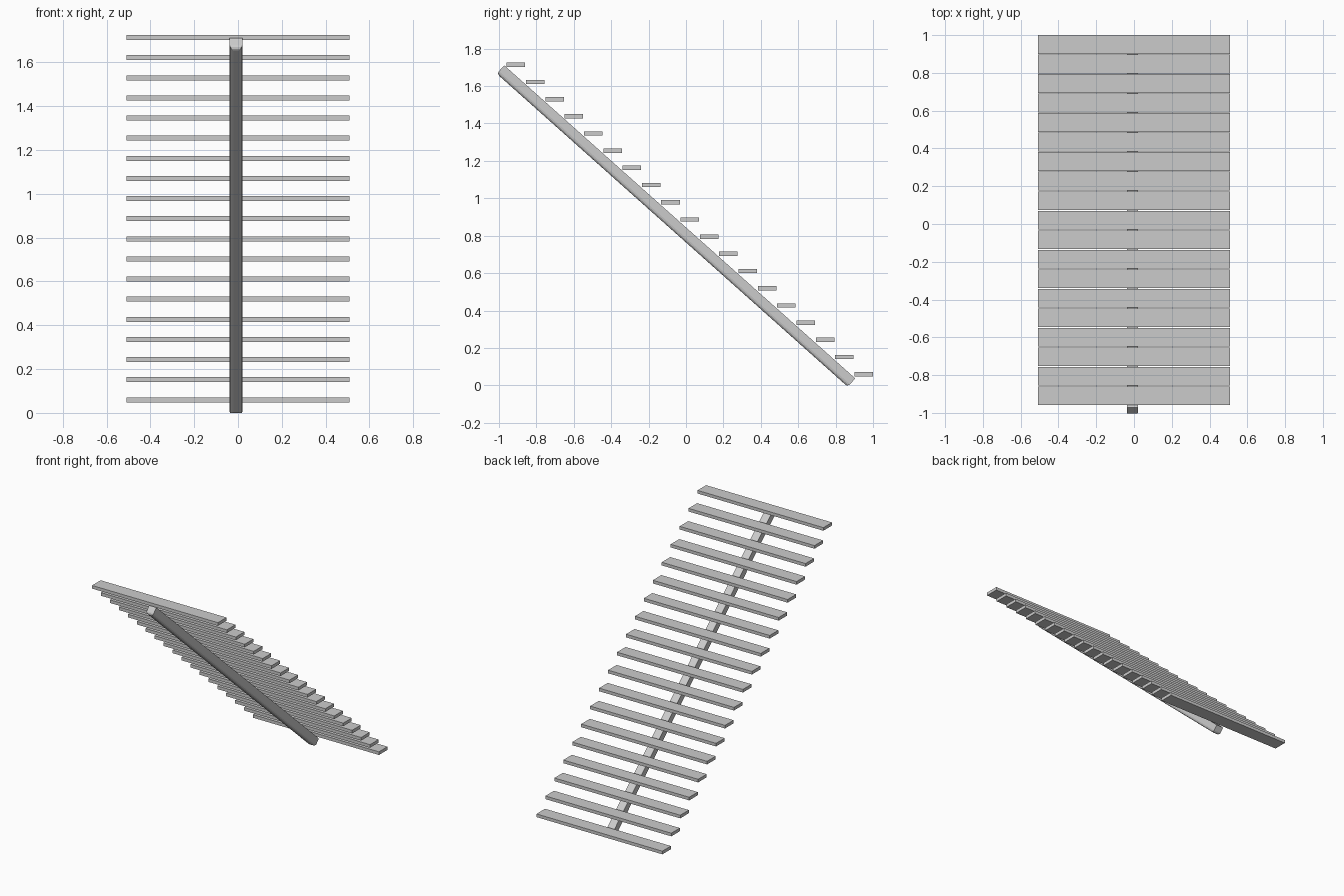
import bpy, bmesh
from mathutils import Vector, Matrix

if "Cube" in bpy.data.objects:
    bpy.data.objects.remove(bpy.data.objects["Cube"])

STEPS = 19


def box(name, size, matrix, bevel_bottom=0.0):
    bm = bmesh.new()
    bmesh.ops.create_cube(bm, size=1.0)
    bmesh.ops.scale(bm, vec=size, verts=bm.verts)
    if bevel_bottom:
        edges = [e for e in bm.edges if all(v.co.z < 0 for v in e.verts)]
        bmesh.ops.bevel(bm, geom=edges, offset=bevel_bottom, segments=3,
                        profile=0.5, affect='EDGES')
    mesh = bpy.data.meshes.new(name)
    bm.to_mesh(mesh)
    bm.free()
    obj = bpy.data.objects.new(name, mesh)
    bpy.context.collection.objects.link(obj)
    obj.matrix_world = matrix
    return obj


# Treads: evenly spaced from the top front to the bottom back
first, last = Vector((0, -0.9095, 1.714)), Vector((0, 0.9505, 0.0595))
for i in range(STEPS):
    pos = first.lerp(last, i / (STEPS - 1))
    box(f"tread_{i + 1:02d}", (1.018, 0.099, 0.023), Matrix.Translation(pos))

# Central stringer: sloping beam with rounded underside edges
height, width = 0.06, 0.058
top, bottom = Vector((-0.009, -0.972, 1.711)), Vector((-0.009, 0.905, 0.037))
along = (bottom - top).normalized()
side = Vector((1, 0, 0))
normal = side.cross(along)
rot = Matrix((side, along, normal)).transposed().to_4x4()
centre = (top + bottom) / 2 - normal * height / 2
box("stringer_beam", (width, (bottom - top).length, height),
    Matrix.Translation(centre) @ rot, bevel_bottom=0.018)
